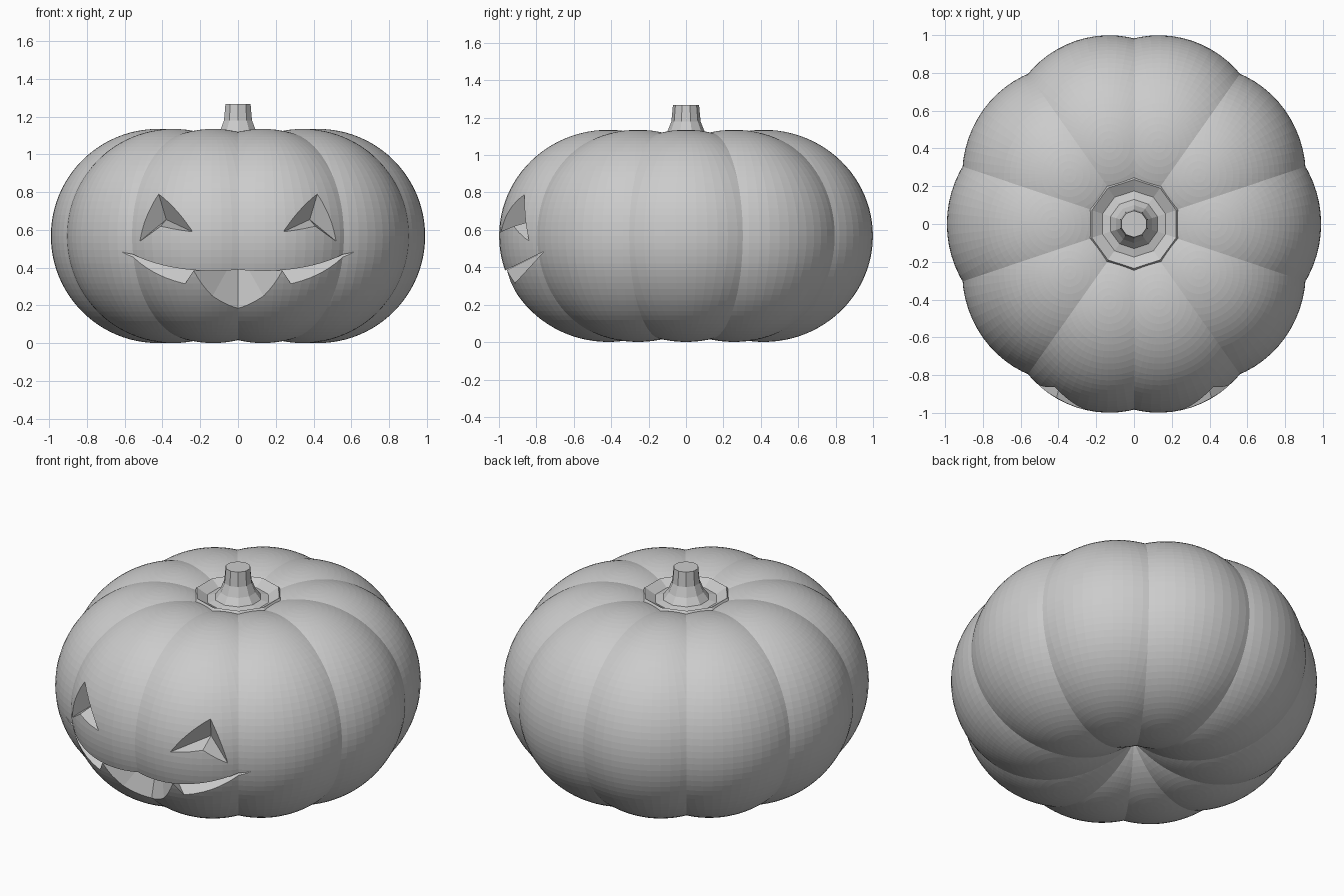
import bpy, bmesh
from math import sin, cos, pi, radians, sqrt
from mathutils import Vector, Matrix

if "Cube" in bpy.data.objects:
    bpy.data.objects.remove(bpy.data.objects["Cube"])

R, D, ZC, SY, LOBES = 0.567, 0.424, 0.568, 1.03, 10


def make_object(name, bm):
    bmesh.ops.recalc_face_normals(bm, faces=bm.faces[:])
    mesh = bpy.data.meshes.new(name)
    bm.to_mesh(mesh)
    bm.free()
    obj = bpy.data.objects.new(name, mesh)
    bpy.context.collection.objects.link(obj)
    return obj


def surface_y(x, z):
    """Front skin of the lobed body at a given x and z."""
    best = 0.0
    for k in range(LOBES):
        a = 2 * pi * k / LOBES
        q = R * R - (x - D * cos(a)) ** 2 - (z - ZC) ** 2
        if q > 0:
            best = min(best, SY * (D * sin(a) - sqrt(q)))
    return best


# Body: one sphere trimmed to a wedge, repeated around the axis
lobe = bmesh.new()
bmesh.ops.create_uvsphere(lobe, u_segments=64, v_segments=48, radius=R,
                          matrix=Matrix.Translation((D, 0, ZC)))
half = pi / LOBES
for s in (1, -1):
    bmesh.ops.bisect_plane(lobe, geom=lobe.verts[:] + lobe.edges[:] + lobe.faces[:],
                           dist=1e-6, plane_co=(0, 0, 0),
                           plane_no=(-sin(half), s * cos(half), 0), clear_outer=True)
wedge = bpy.data.meshes.new("wedge")
lobe.to_mesh(wedge)
lobe.free()
bm = bmesh.new()
for k in range(LOBES):
    start = len(bm.verts)
    bm.from_mesh(wedge)
    bm.verts.ensure_lookup_table()
    bmesh.ops.rotate(bm, verts=bm.verts[start:], cent=(0, 0, 0),
                     matrix=Matrix.Rotation(2 * pi * k / LOBES, 3, 'Z'))
bpy.data.meshes.remove(wedge)
bmesh.ops.remove_doubles(bm, verts=bm.verts[:], dist=1e-4)
bmesh.ops.scale(bm, vec=(1, SY, 1), verts=bm.verts[:])
body = make_object("pumpkin_body", bm)


# Carved face: pits that narrow to a point behind each outline
def carve(name, outline, apex, reach):
    apex = Vector(apex)
    bm = bmesh.new()
    tip = bm.verts.new(apex)
    ring = []
    for x, z in outline:
        p = Vector((x, surface_y(x, z), z))
        ring.append(bm.verts.new(apex + (p - apex) * reach))
    for i, v in enumerate(ring):
        bm.faces.new((v, ring[(i + 1) % len(ring)], tip))
    base = bm.faces.new(ring)
    bmesh.ops.triangulate(bm, faces=[base])
    cutter = make_object(name, bm)
    cutter.hide_render = True
    mod = body.modifiers.new(name, 'BOOLEAN')
    mod.operation, mod.solver, mod.object = 'DIFFERENCE', 'EXACT', cutter
    bpy.context.view_layer.objects.active = body
    bpy.ops.object.modifier_apply(modifier=name)
    bpy.data.objects.remove(cutter)


eye = [(0.52, 0.54), (0.42, 0.79), (0.24, 0.59), (0.41, 0.62)]
for s in (1, -1):
    carve("eye_cutter", [(s * x, z) for x, z in eye], (s * 0.38, -0.80, 0.655), 2.2)

lower = [(0.62, 0.485), (0.28, 0.315), (0.235, 0.385), (0.135, 0.25)]
mouth = ([(0, 0.39)] + lower + [(0, 0.185)] + [(-x, z) for x, z in reversed(lower)])
carve("mouth_cutter", mouth, (0, -0.75, 0.49), 2.0)

# Stem: ten-sided flared stalk with a dished base
profile = [(0.262, 1.07), (0.235, 1.11), (0.175, 1.075), (0.13, 1.085),
           (0.10, 1.125), (0.078, 1.18), (0.07, 1.267)]
bm = bmesh.new()
rings = []
for r, z in profile:
    rings.append([bm.verts.new((r * cos(radians(90 + 36 * i)),
                                r * sin(radians(90 + 36 * i)), z)) for i in range(10)])
for a, b in zip(rings, rings[1:]):
    for i in range(10):
        j = (i + 1) % 10
        bm.faces.new((a[i], a[j], b[j], b[i]))
bm.faces.new(rings[-1])
bm.faces.new(rings[0][::-1])
make_object("stem", bm)
